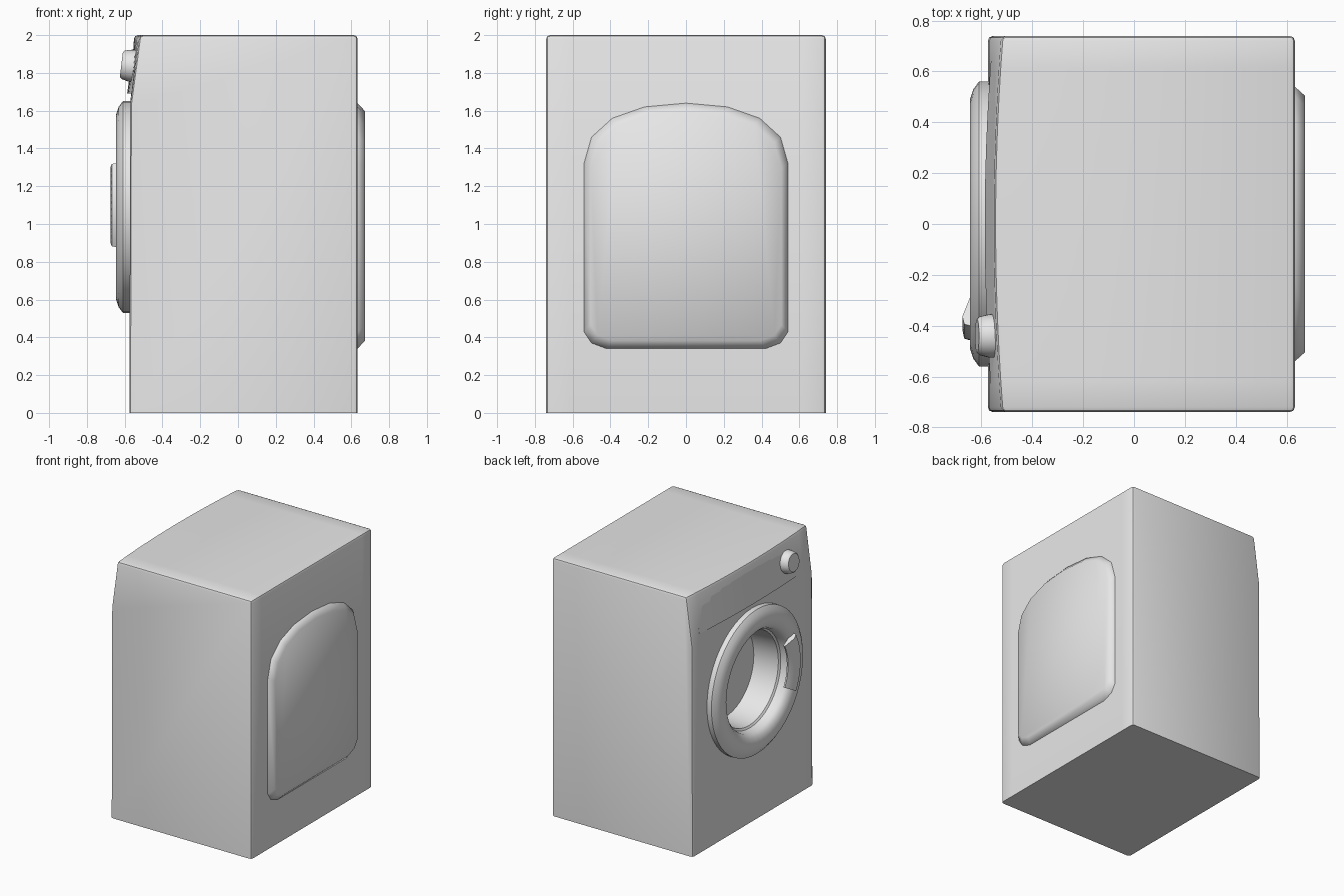
import bpy, bmesh, math
from mathutils import Vector

if "Cube" in bpy.data.objects:
    bpy.data.objects.remove(bpy.data.objects["Cube"], do_unlink=True)

GREY = (0.8, 0.8, 0.8, 1)
grey = bpy.data.materials.new("plain_grey")
grey.use_nodes = True
grey.diffuse_color = GREY
grey.node_tree.nodes["Principled BSDF"].inputs["Base Color"].default_value = GREY

DOOR_Z = 1.09


def finish(name, bm):
    bmesh.ops.remove_doubles(bm, verts=bm.verts, dist=1e-5)
    bmesh.ops.recalc_face_normals(bm, faces=bm.faces)
    mesh = bpy.data.meshes.new(name)
    bm.to_mesh(mesh)
    bm.free()
    mesh.materials.append(grey)
    obj = bpy.data.objects.new(name, mesh)
    bpy.context.collection.objects.link(obj)
    return obj


def activate(obj):
    bpy.ops.object.select_all(action='DESELECT')
    obj.select_set(True)
    bpy.context.view_layer.objects.active = obj


def smooth(obj, angle=35):
    activate(obj)
    bpy.ops.object.shade_smooth_by_angle(angle=math.radians(angle))


def loft(rings, closed=False, caps=True):
    """Skin a list of equally long closed sections."""
    bm = bmesh.new()
    rows = [[bm.verts.new(p) for p in ring] for ring in rings]
    pairs = list(zip(rows, rows[1:]))
    if closed:
        pairs.append((rows[-1], rows[0]))
    n = len(rows[0])
    for a, b in pairs:
        for i in range(n):
            j = (i + 1) % n
            bm.faces.new((a[i], a[j], b[j], b[i]))
    if caps and not closed:
        bm.faces.new(rows[0])
        bm.faces.new(rows[-1])
    return bm


def lathe(name, profile, centre, steps=48):
    """Revolve (x, radius) points about the x axis."""
    bm = bmesh.new()
    verts = [bm.verts.new((x, 0, r)) for x, r in profile]
    edges = [bm.edges.new(e) for e in zip(verts, verts[1:])]
    bmesh.ops.spin(bm, geom=verts + edges, cent=(0, 0, 0), axis=(1, 0, 0),
                   angle=math.tau, steps=steps, use_duplicate=False)
    obj = finish(name, bm)
    obj.location = centre
    return obj


# Cabinet: side profile lofted across the width, with a bowed upper front edge
W = 0.74
sections = []
for i in range(13):
    y = -W + 2 * W * i / 12
    top_x = -0.55 + 0.03 * (y / W) ** 2
    sections.append([(-0.575, y, 0), (-0.57, y, 1.63), (top_x, y, 2),
                     (0.633, y, 2), (0.633, y, 0)])
bm = loft(sections)
bmesh.ops.recalc_face_normals(bm, faces=bm.faces)
rim = [e for e in bm.edges if e.calc_face_angle(0) > 0.7
       and max(v.co.z for v in e.verts) > 0.01]
bmesh.ops.bevel(bm, geom=rim, offset=0.02, segments=2, profile=0.5, affect='EDGES')
cabinet = finish("cabinet", bm)

# Round opening behind the door
cutter = lathe("opening_cutter", [(-0.8, 0), (-0.8, 0.45), (-0.25, 0.45), (-0.25, 0)],
               (0, 0, DOOR_Z))
cutter.hide_render = True
cut = cabinet.modifiers.new("opening", 'BOOLEAN')
cut.operation, cut.object, cut.solver = 'DIFFERENCE', cutter, 'EXACT'
activate(cabinet)
bpy.ops.object.modifier_apply(modifier=cut.name)
bpy.data.objects.remove(cutter, do_unlink=True)
smooth(cabinet, 30)

# Control panel: shallow bowed plate, flush at its ends
sections = []
for i in range(17):
    y = -0.64 + 1.28 * i / 16
    bow = 1 - (y / 0.64) ** 2
    low, high = -0.563 - 0.024 * bow, -0.528 - 0.022 * bow
    sections.append([(low, y, 1.69), (high, y, 1.96), (-0.5, y, 1.96), (-0.5, y, 1.69)])
smooth(finish("control_panel", loft(sections)))

# Programme knob, tilted with the panel
knob = lathe("control_knob", [(0.03, 0.085), (-0.012, 0.085), (-0.05, 0.076),
                              (-0.06, 0.066), (-0.06, 0)], (-0.558, -0.44, 1.837), 32)
knob.rotation_euler.y = 0.12
smooth(knob)

# Door ring with the drum behind it
ring = lathe("door_ring", [(-0.55, 0.56), (-0.61, 0.56), (-0.632, 0.53), (-0.645, 0.49),
                           (-0.645, 0.45), (-0.632, 0.41), (-0.605, 0.385), (-0.55, 0.375)],
             (0, 0, DOOR_Z))
smooth(ring, 50)
drum = lathe("drum", [(-0.55, 0.375), (-0.54, 0.36), (-0.34, 0.345), (-0.34, 0)],
             (0, 0, DOOR_Z))
smooth(drum)

# Door handle: curved grip on the ring
sections = []
for i in range(13):
    a = math.radians(-29 + 58 * i / 12)
    grip = [(-0.63, 0.335), (-0.645, 0.33), (-0.675, 0.415), (-0.668, 0.45),
            (-0.65, 0.456), (-0.63, 0.456)]
    sections.append([(x, -r * math.cos(a), 1.1 + r * math.sin(a)) for x, r in grip])
smooth(finish("door_handle", loft(sections)))

# Raised rear panel: rounded outline with an arched top and sloping rim
half = [(0.42, 0.34), (0.5, 0.37), (0.54, 0.43), (0.54, 1.32),
        (0.5, 1.46), (0.39, 1.56), (0.22, 1.62)]
outline = half + [(0, 1.64)] + [(-y, z) for y, z in reversed(half)]
rings = []
for x, scale in ((0.6, 1), (0.633, 1), (0.672, 0.935)):
    rings.append([(x, y * scale, 0.99 + (z - 0.99) * scale) for y, z in outline])
smooth(finish("rear_panel", loft(rings)), 60)
